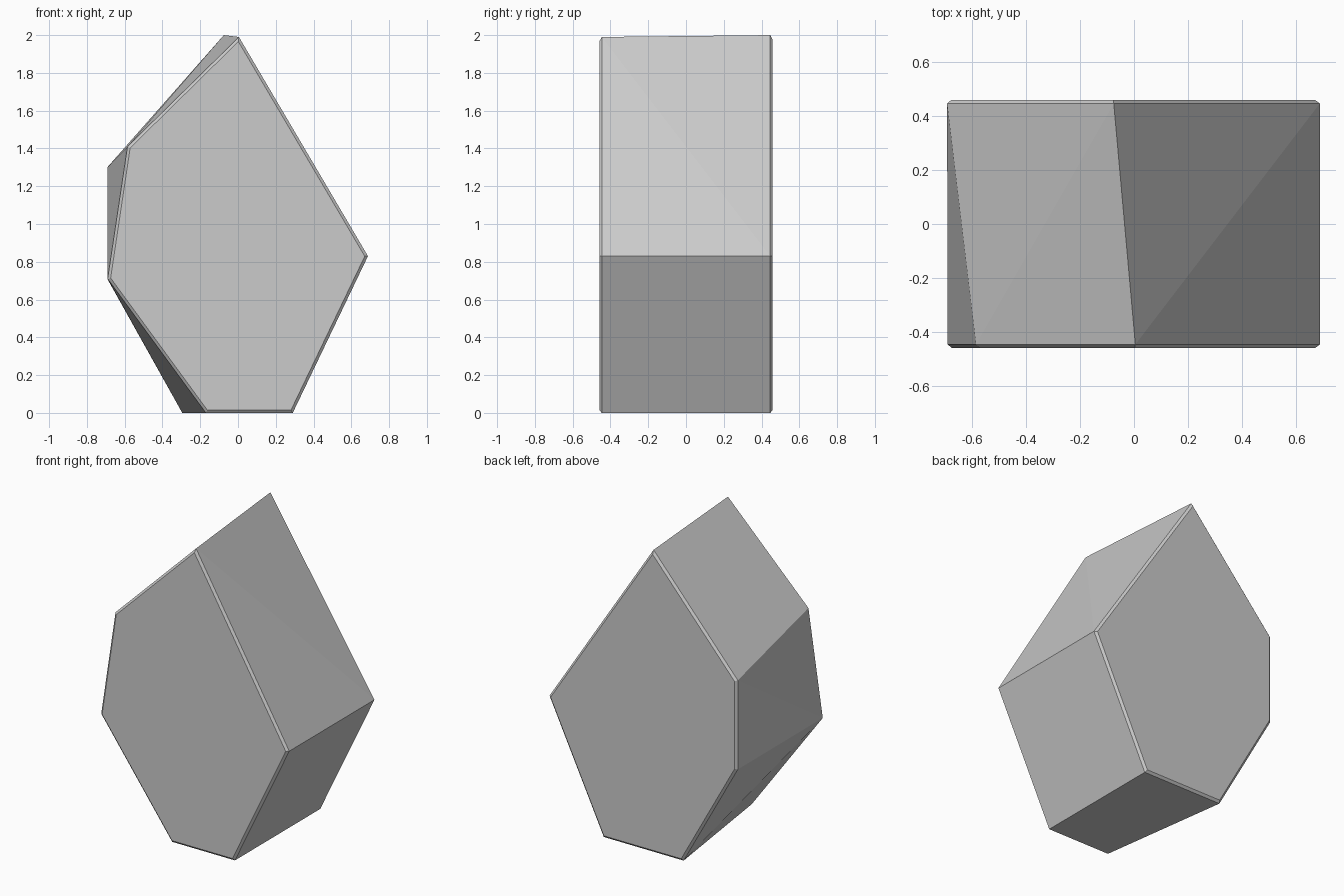
import bpy, bmesh

if "Cube" in bpy.data.objects:
    bpy.data.objects.remove(bpy.data.objects["Cube"])

# Outlines (x, z) of the front and back ends of the stone, same corner order
FRONT = [(0.005, 1.99), (0.688, 0.83), (0.29, 0), (-0.17, 0), (-0.69, 0.71), (-0.585, 1.41)]
BACK = [(-0.075, 2.0), (0.688, 0.83), (0.29, 0), (-0.295, 0), (-0.692, 0.71), (-0.692, 1.30)]
HALF = 0.446      # half depth up to the chamfers
INSET = 0.015     # chamfer width
DEPTH = 0.013     # chamfer depth

bm = bmesh.new()
front = [bm.verts.new((x, -HALF, z)) for x, z in FRONT]
back = [bm.verts.new((x, HALF, z)) for x, z in BACK]

# End caps and twisted side facets
caps = [bm.faces.new(front), bm.faces.new(back[::-1])]
sides = []
n = len(front)
for i in range(n):
    j = (i + 1) % n
    sides.append(bm.faces.new((front[i], back[i], back[j], front[j])))
bmesh.ops.recalc_face_normals(bm, faces=bm.faces[:])
bmesh.ops.triangulate(bm, faces=sides, quad_method='SHORT_EDGE')

# Thin chamfers around both ends
bmesh.ops.inset_individual(bm, faces=caps, thickness=INSET, depth=DEPTH, use_even_offset=True)

mesh = bpy.data.meshes.new("faceted_stone")
bm.to_mesh(mesh)
bm.free()
stone = bpy.data.objects.new("faceted_stone", mesh)
bpy.context.collection.objects.link(stone)
